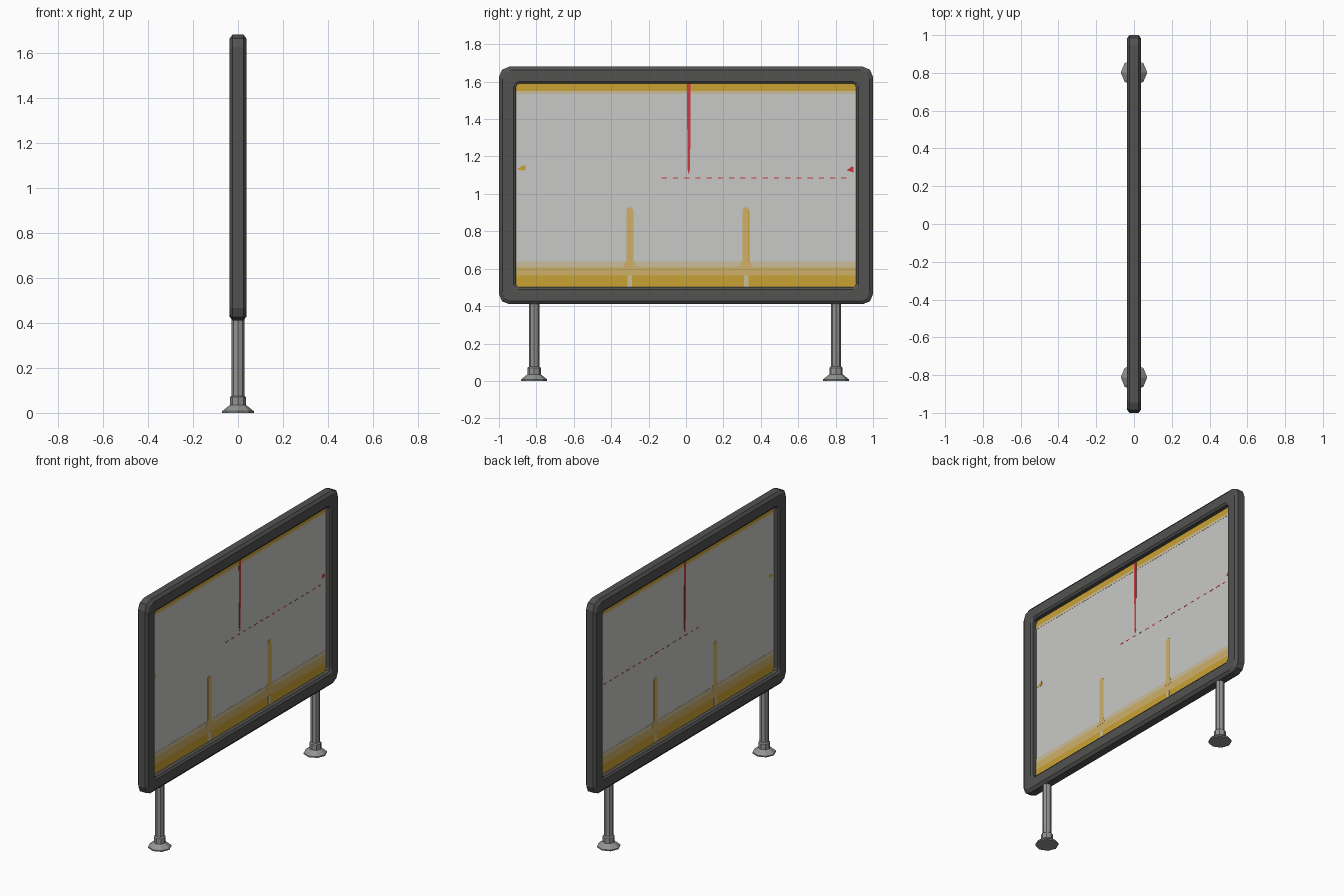
import bpy, bmesh, math

if "Cube" in bpy.data.objects:
    bpy.data.objects.remove(bpy.data.objects["Cube"])


def mat(name, r, g, b):
    """Flat colour from display values 0-255."""
    def lin(c):
        c /= 255
        return c / 12.92 if c <= 0.04045 else ((c + 0.055) / 1.055) ** 2.4
    m = bpy.data.materials.new(name)
    m.diffuse_color = (lin(r), lin(g), lin(b), 1)
    m.use_nodes = True
    m.node_tree.nodes["Principled BSDF"].inputs["Base Color"].default_value = m.diffuse_color
    return m


DARK = mat("dark grey", 82, 82, 81)
STEEL = mat("steel grey", 148, 148, 147)
PALE = mat("pale grey", 201, 201, 199)
YELLOW = mat("deep yellow", 202, 162, 52)
TAN = mat("soft yellow", 206, 176, 106)
CREAM = mat("cream", 204, 190, 155)
RED = mat("red", 205, 58, 62)


def finish(bm, name, material):
    bmesh.ops.recalc_face_normals(bm, faces=bm.faces)
    me = bpy.data.meshes.new(name)
    bm.to_mesh(me)
    bm.free()
    me.materials.append(material)
    ob = bpy.data.objects.new(name, me)
    bpy.context.collection.objects.link(ob)
    return ob


def skin(bm, rings, closed=False):
    """Join rings of vertices with quads."""
    pairs = list(zip(rings, rings[1:]))
    if closed:
        pairs.append((rings[-1], rings[0]))
    for a, b in pairs:
        n = len(a)
        for i in range(n):
            bm.faces.new((a[i], a[(i + 1) % n], b[(i + 1) % n], b[i]))


def plate(name, outline, half, material):
    """Extrude a (y, z) outline through the board so it shows on both sides."""
    bm = bmesh.new()
    a = [bm.verts.new((-half, y, z)) for y, z in outline]
    b = [bm.verts.new((half, y, z)) for y, z in outline]
    skin(bm, [a, b])
    bm.faces.new(a)
    bm.faces.new(b)
    return finish(bm, name, material)


def band(name, y0, y1, z0, z1, half, material):
    return plate(name, [(y0, z0), (y1, z0), (y1, z1), (y0, z1)], half, material)


def rounded_rect(inset, r, segs=2):
    """Corner-rounded frame outline in (y, z)."""
    cz, hy, hz = 1.045, 1.0 - inset, 0.635 - inset
    pts = []
    for k, (sy, sz) in enumerate([(1, 1), (-1, 1), (-1, -1), (1, -1)]):
        for s in range(segs + 1):
            t = math.pi / 2 * (k + s / segs)
            pts.append((sy * (hy - r) + r * math.cos(t),
                        cz + sz * (hz - r) + r * math.sin(t)))
    return pts


# Bevelled frame: (inset, x) section swept round the rounded rectangle
section = [(0, -.024), (.018, -.038), (.078, -.038), (.091, -.028),
           (.091, .028), (.078, .038), (.018, .038), (0, .024)]
bm = bmesh.new()
rings = [[bm.verts.new((x, y, z)) for y, z in rounded_rect(d, max(.02, .055 - d * .4))]
         for d, x in section]
skin(bm, rings, closed=True)
finish(bm, "frame", DARK)

# Display panel in the middle of the frame
Y, B, T = 0.912, 0.50, 1.59
band("display_panel", -Y, Y, B, T, .002, PALE)

# Horizontal colour bands
band("top_band", -Y, Y, 1.55, T, .003, YELLOW)
band("top_fade", -Y, Y, 1.533, 1.55, .003, CREAM)
band("bottom_band", -Y, Y, B, .563, .003, YELLOW)
band("bottom_soft_band", -Y, Y, .563, .61, .003, TAN)
band("bottom_fade", -Y, Y, .61, .638, .003, CREAM)

# Two upright bars with flared feet and a pale gap in the bottom band
for side, y in (("left", -.30), ("right", .321)):
    plate(side + "_bar", [(y - .035, .61), (y + .035, .61), (y + .018, .65), (y + .018, .915),
                          (y + .009, .928), (y - .009, .928), (y - .018, .915),
                          (y - .018, .65)], .0038, TAN)
    band(side + "_bar_gap", y - .012, y + .012, B, .563, .0038, CREAM)
band("right_bar_edge", .331, .339, .64, .91, .0045, YELLOW)

# Red pointer line hanging from the top
plate("pointer_line", [(.014, 1.105), (.022, 1.13), (.025, T), (.004, T), (.009, 1.13)], .004, RED)

# Dashed red line and two small markers
for i in range(17):
    y = -.13 + i * .06
    band(f"dash_{i}", y, y + .028, 1.081, 1.087, .003, RED)
plate("yellow_marker", [(-.905, 1.13), (-.87, 1.125), (-.858, 1.128), (-.858, 1.155),
                        (-.875, 1.15)], .003, YELLOW)
plate("red_marker", [(.86, 1.125), (.895, 1.115), (.897, 1.14), (.885, 1.148)], .003, RED)

# Octagonal legs with collar and foot flange
profile = [(.07, 0), (.07, .008), (.045, .028), (.036, .034), (.036, .07),
           (.028, .076), (.028, .43)]
for side, y in (("left", -.812), ("right", .802)):
    bm = bmesh.new()
    rings = [[bm.verts.new((r * math.cos(k * math.pi / 4), y + r * math.sin(k * math.pi / 4), z))
              for k in range(8)] for r, z in profile]
    skin(bm, rings)
    bm.faces.new(rings[0])
    bm.faces.new(rings[-1])
    finish(bm, side + "_leg", STEEL)
